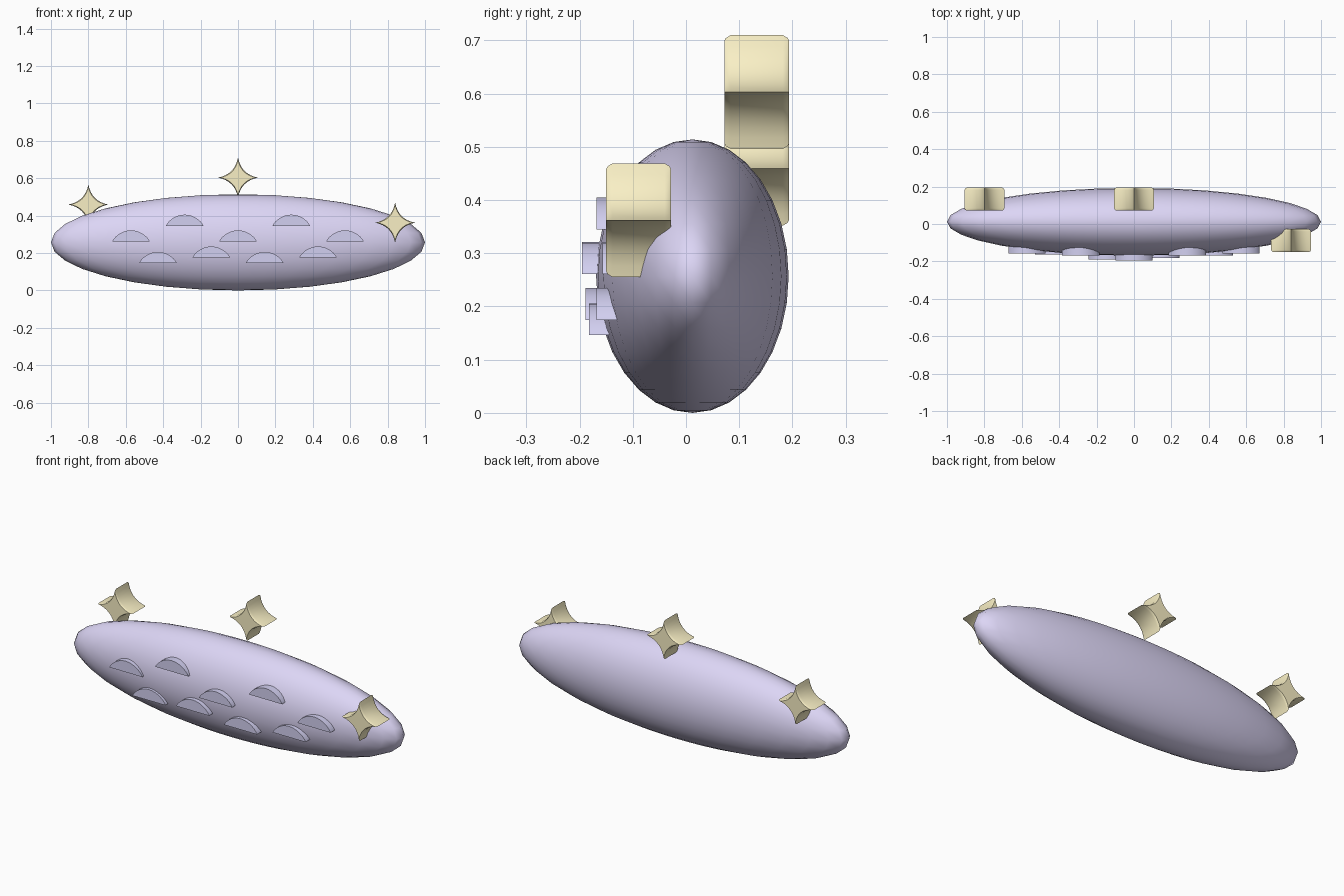
import bpy, bmesh, math

if "Cube" in bpy.data.objects:
    bpy.data.objects.remove(bpy.data.objects["Cube"])


def material(name, rgb):
    m = bpy.data.materials.new(name)
    m.diffuse_color = (*rgb, 1)
    m.use_nodes = True
    m.node_tree.nodes["Principled BSDF"].inputs["Base Color"].default_value = m.diffuse_color
    return m


LILAC = material("lilac", (0.72, 0.67, 0.92))
BLUE_LILAC = material("blue_lilac", (0.65, 0.63, 0.88))
GOLD = material("gold", (0.95, 0.87, 0.56))


def loft(name, outline, sections, loc, mat, angle):
    """Stack copies of an x-z outline along y; sections are (y, scale)."""
    bm = bmesh.new()
    rings = [[bm.verts.new((x * s, y, z * s)) for x, z in outline]
             for y, s in sections]
    n = len(outline)
    for a, b in zip(rings, rings[1:]):
        for i in range(n):
            j = (i + 1) % n
            bm.faces.new((a[i], a[j], b[j], b[i]))
    bm.faces.new(rings[0])
    bm.faces.new(rings[-1][::-1])
    bmesh.ops.recalc_face_normals(bm, faces=bm.faces)
    me = bpy.data.meshes.new(name)
    bm.to_mesh(me)
    bm.free()
    ob = bpy.data.objects.new(name, me)
    bpy.context.collection.objects.link(ob)
    ob.location = loc
    me.materials.append(mat)
    bpy.ops.object.select_all(action='DESELECT')
    ob.select_set(True)
    bpy.context.view_layer.objects.active = ob
    bpy.ops.object.shade_smooth_by_angle(angle=math.radians(angle))
    return ob


# Long flattened body
bpy.ops.mesh.primitive_uv_sphere_add(segments=32, ring_count=16, radius=1,
                                     location=(0, 0.012, 0.257))
body = bpy.context.object
body.name = "body"
body.scale = (1, 0.181, 0.257)
bpy.ops.object.transform_apply(location=False, rotation=False, scale=True)
bpy.ops.object.shade_smooth()
body.data.materials.append(LILAC)

# Half-round scales on the front: x, base z, front y
W, H, N = 0.1, 0.06, 16
arch = [(-W * math.cos(math.pi * i / N),
         H * max(0, math.sin(math.pi * i / N)) ** 1.5) for i in range(N + 1)]
SCALES = [(-0.285, 0.345, -0.168), (0.285, 0.345, -0.168),
          (-0.572, 0.261, -0.157), (0, 0.261, -0.195), (0.572, 0.261, -0.157),
          (-0.143, 0.175, -0.189), (0.428, 0.175, -0.168),
          (-0.428, 0.146, -0.162), (0.143, 0.146, -0.182)]
for k, (x, z, y) in enumerate(SCALES):
    loft(f"scale_{k + 1}", arch, [(0, 1), (0.06, 1)], (x, y, z), BLUE_LILAC, 35)

# Four-pointed stars with concave sides and softened rims
R, C, M = 0.107, 0.16, 8
star = []
for q in range(4):
    c, s = math.cos(q * math.pi / 2), math.sin(q * math.pi / 2)
    for i in range(M):
        t = i / M
        u = (1 - t) ** 2 + 2 * t * (1 - t) * C
        v = t * t + 2 * t * (1 - t) * C
        star.append((R * (u * c - v * s), R * (u * s + v * c)))
RIM = [(-0.061, 0.90), (-0.058, 0.95), (-0.049, 1),
       (0.049, 1), (0.058, 0.95), (0.061, 0.90)]
for name, loc in (("left_star", (-0.8, 0.133, 0.459)),
                  ("top_star", (0, 0.133, 0.603)),
                  ("right_star", (0.84, -0.089, 0.362))):
    loft(name, star, RIM, loc, GOLD, 50)
